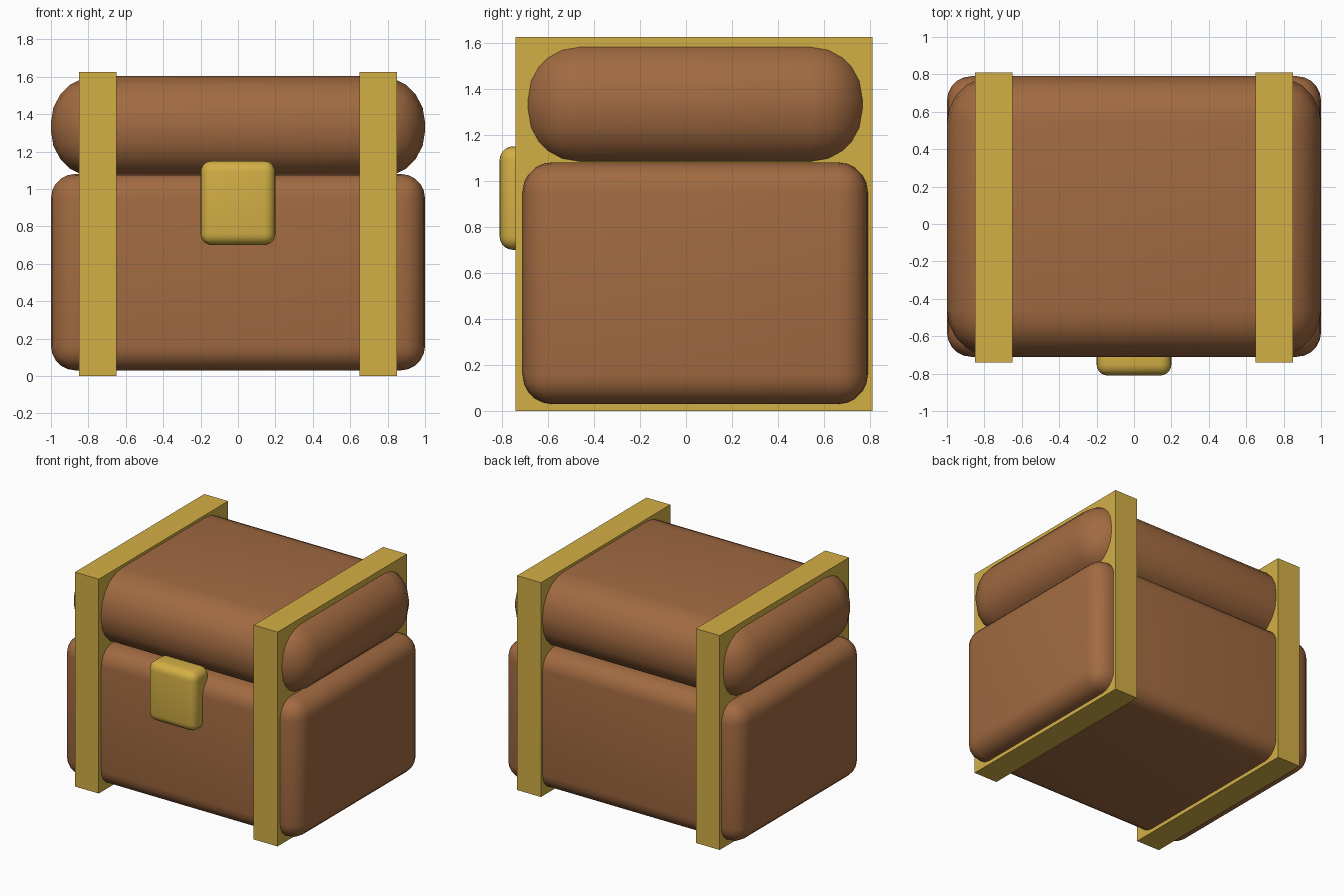
import bpy
import math

if "Cube" in bpy.data.objects:
    bpy.data.objects.remove(bpy.data.objects["Cube"])


def material(name, rgb):
    m = bpy.data.materials.new(name)
    m.diffuse_color = (*rgb, 1.0)
    m.use_nodes = True
    m.node_tree.nodes["Principled BSDF"].inputs["Base Color"].default_value = m.diffuse_color
    return m


leather = material("brown", (0.36, 0.145, 0.053))
gold = material("gold", (0.65, 0.43, 0.06))


def box(name, lo, hi, mat, bevel=0.0, segments=5):
    """Axis-aligned box between two corners, optionally rounded."""
    bpy.ops.mesh.primitive_cube_add(
        size=1, location=[(a + b) / 2 for a, b in zip(lo, hi)])
    ob = bpy.context.object
    ob.name = name
    ob.scale = [b - a for a, b in zip(lo, hi)]
    bpy.ops.object.transform_apply(location=False, rotation=False, scale=True)
    ob.data.materials.append(mat)
    if bevel:
        mod = ob.modifiers.new("rounding", 'BEVEL')
        mod.width = bevel
        mod.segments = segments
        bpy.ops.object.modifier_apply(modifier=mod.name)
        bpy.ops.object.shade_smooth_by_angle(angle=math.radians(40))
    return ob


# Chest body and the rounder lid on top
box("chest_body", (-1, -0.71, 0.03), (1, 0.79, 1.08), leather, 0.13)
box("chest_lid", (-1, -0.71, 1.06), (1, 0.79, 1.605), leather, 0.25)

# Solid bands wrapping the chest near each end
for side, x in (("left", -0.75), ("right", 0.75)):
    box(side + "_band", (x - 0.1, -0.74, 0), (x + 0.1, 0.81, 1.625), gold)

# Front clasp
box("clasp", (-0.2, -0.81, 0.70), (0.2, -0.61, 1.15), gold, 0.06)
